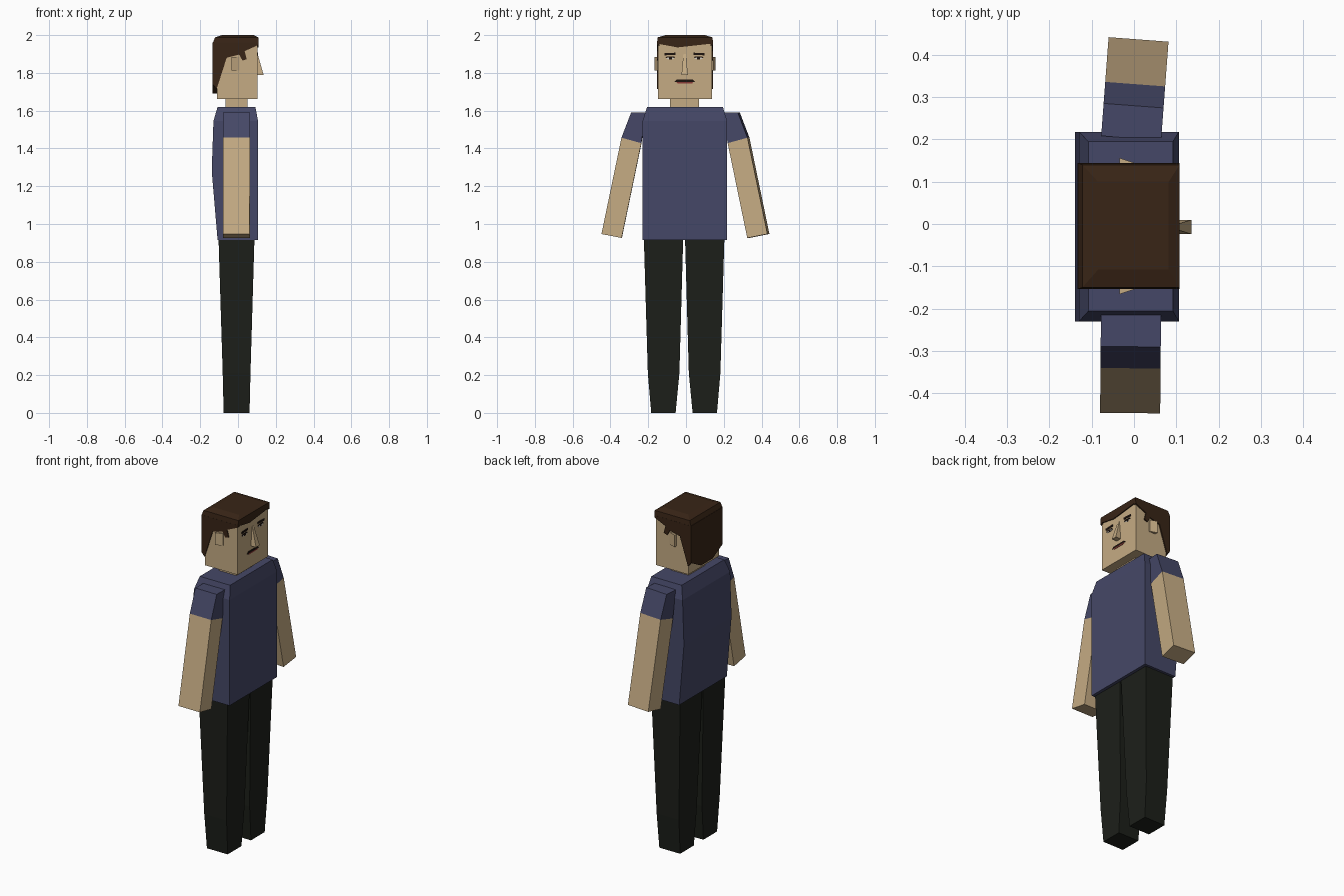
import bpy, bmesh, math
from mathutils import Vector, Matrix

CY = -0.005  # the body's mid-plane sits slightly off y = 0


def material(name, rgb):
    m = bpy.data.materials.new(name)
    m.diffuse_color = (*rgb, 1)
    return m


SKIN = material("skin", (0.56, 0.41, 0.23))
SHIRT = material("shirt_blue", (0.06, 0.064, 0.135))
PANTS = material("trouser_black", (0.012, 0.014, 0.010))
HAIR = material("hair_brown", (0.04, 0.018, 0.008))
DARK = material("dark_line", (0.012, 0.006, 0.004))
WHITE = material("eye_white", (0.65, 0.62, 0.56))
LIP = material("lip_red", (0.25, 0.04, 0.035))


def loft(name, rings, mat, matrix=Matrix()):
    """Closed solid through rings that share the same point count."""
    bm = bmesh.new()
    vs = [[bm.verts.new(matrix @ Vector(p)) for p in r] for r in rings]
    n = len(rings[0])
    for a, b in zip(vs, vs[1:]):
        for i in range(n):
            j = (i + 1) % n
            bm.faces.new((a[i], a[j], b[j], b[i]))
    bm.faces.new(vs[0][::-1])
    bm.faces.new(vs[-1])
    bmesh.ops.recalc_face_normals(bm, faces=bm.faces)
    me = bpy.data.meshes.new(name)
    bm.to_mesh(me)
    bm.free()
    me.materials.append(mat)
    ob = bpy.data.objects.new(name, me)
    bpy.context.collection.objects.link(ob)
    return ob


def rect(x0, x1, y0, y1, z):
    return [(x0, y0, z), (x1, y0, z), (x1, y1, z), (x0, y1, z)]


def rects(name, specs, mat):
    return loft(name, [rect(*s) for s in specs], mat)


def plate_x(name, pts, x0, x1, mat):
    """Outline in y, z extruded along x."""
    return loft(name, [[(x, y, z) for y, z in pts] for x in (x0, x1)], mat)


def plate_y(name, pts, y0, y1, mat):
    """Outline in x, z extruded along y."""
    return loft(name, [[(x, y, z) for x, z in pts] for y in (y0, y1)], mat)


# Torso, neck and head
rects("torso", [(-0.108, 0.105, -0.23, 0.218, 0.915),
                (-0.139, 0.106, -0.23, 0.218, 1.28),
                (-0.130, 0.106, -0.23, 0.218, 1.545),
                (-0.108, 0.092, -0.206, 0.195, 1.62)], SHIRT)
rects("neck", [(-0.065, 0.05, -0.085, 0.068, 1.6),
               (-0.065, 0.05, -0.085, 0.068, 1.68)], SKIN)
rects("head", [(-0.112, 0.102, -0.149, 0.137, 1.663),
               (-0.112, 0.102, -0.149, 0.137, 1.975)], SKIN)

# Arms, sleeves, legs and ears, one per side
for side, s in (("right", -1), ("left", 1)):
    def arm_ring(y_in, z_in, y_out, z_out):
        a, b = CY + s * y_in, CY + s * y_out
        return [(-0.078, a, z_in), (0.064, a, z_in), (0.064, b, z_out), (-0.078, b, z_out)]

    pivot = Vector((-0.008, s * 0.2, 0))
    turn = math.radians(-4.3) if s > 0 else math.radians(-0.5)
    mat = Matrix.Translation(pivot) @ Matrix.Rotation(turn, 4, 'Z') @ Matrix.Translation(-pivot)
    cuff = arm_ring(0.231, 1.428, 0.336, 1.457)
    loft(side + "_sleeve", [arm_ring(0.208, 1.59, 0.285, 1.59), cuff], SHIRT, mat)
    loft(side + "_arm", [cuff, arm_ring(0.335, 0.926, 0.442, 0.947)], SKIN, mat)

    legs = []
    for x0, x1, yi, yo, z in ((-0.076, 0.061, 0.045, 0.174, 0), (-0.081, 0.066, 0.025, 0.192, 0.21),
                              (-0.103, 0.087, 0.005, 0.213, 0.92)):
        y0, y1 = sorted((CY - 0.005 + s * yi, CY - 0.005 + s * yo))
        legs.append(rect(x0, x1, y0, y1, z))
    loft(side + "_leg", legs, PANTS)

    loft(side + "_ear", [[(-0.034, CY + s * 0.13, z), (0.008, CY + s * 0.13, z),
                          (0.008, CY + s * 0.147, z), (-0.034, CY + s * 0.161, z)]
                         for z in (1.812, 1.884)], SKIN)

    # Hair down the side with a small sideburn
    plate_y(side + "_side_hair",
            [(-0.134, 1.96), (0.108, 1.96), (0.108, 1.948), (0.035, 1.915), (0.046, 1.872),
             (0.024, 1.865), (0.006, 1.897), (-0.06, 1.88), (-0.113, 1.715), (-0.134, 1.74)],
            CY + s * 0.135, CY + s * 0.149, HAIR)

    # Eye and brow
    c = -0.008 + s * 0.075
    plate_x(side + "_brow", [(c - s * 0.028, 1.895), (c + s * 0.031, 1.893), (c + s * 0.031, 1.904),
                             (c - s * 0.028, 1.907)], 0.1, 0.105, DARK)
    plate_x(side + "_eye", [(c - 0.024, 1.876), (c, 1.87), (c + 0.024, 1.876), (c, 1.887)],
            0.1, 0.103, WHITE)
    plate_x(side + "_pupil", [(c - 0.008, 1.872), (c + 0.008, 1.872), (c + 0.008, 1.884),
                              (c - 0.008, 1.884)], 0.1, 0.104, DARK)
    plate_x(side + "_eyelid", [(c - 0.026, 1.878), (c, 1.884), (c + 0.026, 1.878), (c + 0.02, 1.888),
                               (c - 0.02, 1.888)], 0.1, 0.1045, DARK)

# Hair cap, fringe and back
rects("hair_cap", [(-0.134, 0.108, -0.154, 0.144, 1.955),
                   (-0.122, 0.108, -0.15, 0.14, 1.988),
                   (-0.085, 0.082, -0.108, 0.1, 2.0)], HAIR)
plate_x("fringe", [(-0.154, 1.955), (-0.045, 1.935), (0.144, 1.956), (0.1, 1.975), (-0.11, 1.975)],
        0.095, 0.108, HAIR)
plate_x("back_hair", [(0.144, 1.96), (0.144, 1.74), (0.05, 1.69), (-0.06, 1.69), (-0.154, 1.74),
                      (-0.154, 1.96)], -0.134, -0.108, HAIR)

# Nose, a wedge that widens and projects downward
loft("nose", [rect(0.095, 0.136, -0.024, 0.01, 1.788),
              rect(0.095, 0.104, -0.014, 0.0, 1.9)], SKIN)

# Mouth
plate_x("mouth_line", [(-0.062, 1.752), (-0.05, 1.764), (0.038, 1.764), (0.05, 1.752)],
        0.1, 0.104, DARK)
plate_x("lower_lip", [(-0.045, 1.745), (-0.052, 1.753), (0.04, 1.753), (0.033, 1.745)],
        0.1, 0.104, LIP)
